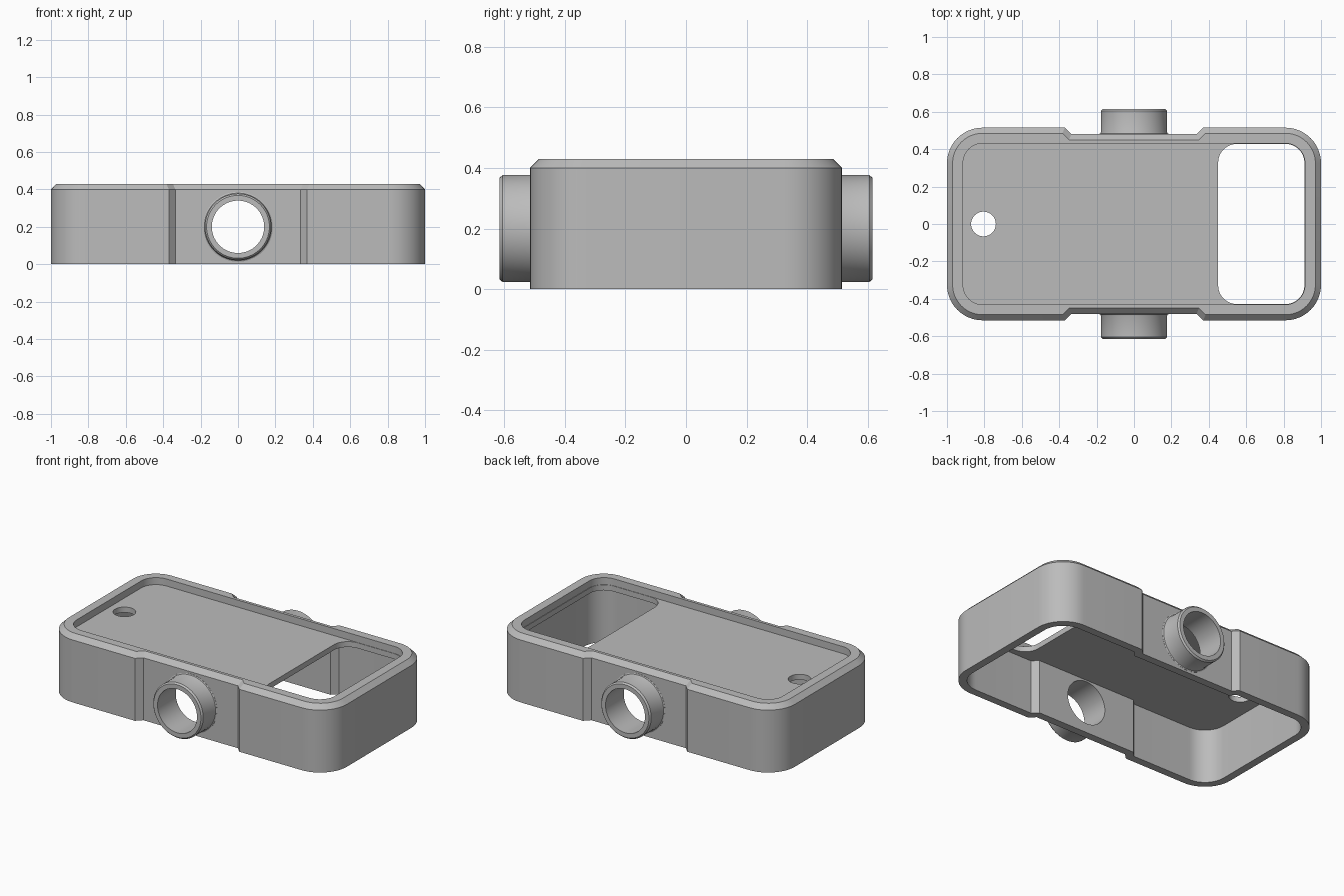
import bpy, bmesh, math
from mathutils import Matrix, Vector

cube = bpy.data.objects.get("Cube")
if cube:
    bpy.data.objects.remove(cube, do_unlink=True)

grey = bpy.data.materials.new("plain grey")
grey.use_nodes = True
colour = (0.5, 0.5, 0.5, 1)
grey.diffuse_color = colour
grey.node_tree.nodes["Principled BSDF"].inputs["Base Color"].default_value = colour

HALF_X, HALF_Y, TOP = 1.0, 0.515, 0.43
CORNER, CHAMFER, WALL = 0.19, 0.03, 0.05
BORE_Z, BORE_R = 0.2, 0.14


def make_object(name, bm):
    bmesh.ops.recalc_face_normals(bm, faces=bm.faces)
    mesh = bpy.data.meshes.new(name)
    bm.to_mesh(mesh)
    bm.free()
    mesh.materials.append(grey)
    obj = bpy.data.objects.new(name, mesh)
    bpy.context.collection.objects.link(obj)
    return obj


def arc(cx, cy, r, start, steps=12):
    """Quarter circle, counterclockwise from start."""
    return [(cx + r * math.cos(start + i * math.pi / 2 / steps),
             cy + r * math.sin(start + i * math.pi / 2 / steps)) for i in range(steps + 1)]


def rounded_rect(x0, x1, y, r):
    centres = [(x1 - r, y - r), (x0 + r, y - r), (x0 + r, r - y), (x1 - r, r - y)]
    return [p for i, (cx, cy) in enumerate(centres) for p in arc(cx, cy, r, i * math.pi / 2)]


def waisted_outline(inset):
    """Rounded rectangle with a shallow recess in both long sides."""
    x, y, shift = HALF_X - inset, HALF_Y - inset, inset * math.tan(math.pi / 8)
    pts = rounded_rect(-x, x, y, CORNER - inset)
    half = len(pts) // 2
    quarter = half // 2
    outer, inner = 0.37 + shift, 0.335 + shift
    recess = [(outer, y), (inner, y - 0.035), (-inner, y - 0.035), (-outer, y)]
    opposite = [(-px, -py) for px, py in recess]
    return pts[:quarter] + recess + pts[quarter:half + quarter] + opposite + pts[half + quarter:]


def loft(name, sections):
    """Solid through matching outlines, given as (points, z)."""
    bm = bmesh.new()
    rings = [[bm.verts.new((x, y, z)) for x, y in pts] for pts, z in sections]
    for a, b in zip(rings, rings[1:]):
        for i in range(len(a)):
            j = (i + 1) % len(a)
            bm.faces.new((a[i], a[j], b[j], b[i]))
    bm.faces.new(rings[0][::-1])
    bm.faces.new(rings[-1])
    return make_object(name, bm)


def cylinder(name, r, depth, matrix):
    bm = bmesh.new()
    bmesh.ops.create_cone(bm, cap_ends=True, segments=64, radius1=r, radius2=r,
                          depth=depth, matrix=matrix)
    return make_object(name, bm)


def smooth(obj):
    bpy.ops.object.select_all(action="DESELECT")
    obj.select_set(True)
    bpy.context.view_layer.objects.active = obj
    bpy.ops.object.shade_smooth_by_angle(angle=math.radians(25))


# Housing with chamfered top edge
housing = loft("housing", [(waisted_outline(0), 0), (waisted_outline(0), TOP - CHAMFER),
                           (waisted_outline(CHAMFER), TOP)])

# Underside cavity, top pocket, window, small hole and cross bore
cavity = waisted_outline(WALL)
cutters = [
    loft("cavity_cutter", [(cavity, -0.1), (cavity, 0.35)]),
    loft("pocket_cutter", [(rounded_rect(-0.914, 0.914, 0.431, 0.105), z) for z in (0.385, 0.6)]),
    loft("window_cutter", [(rounded_rect(0.45, 0.911, 0.428, 0.1), z) for z in (0.3, 0.5)]),
    cylinder("hole_cutter", 0.066, 0.3, Matrix.Translation((-0.805, 0, 0.4))),
    cylinder("bore_cutter", BORE_R, 2,
             Matrix.Translation((0, 0, BORE_Z)) @ Matrix.Rotation(math.pi / 2, 4, "X")),
]
bpy.context.view_layer.objects.active = housing
for cutter in cutters:
    mod = housing.modifiers.new("cut", "BOOLEAN")
    mod.operation = "DIFFERENCE"
    mod.solver = "EXACT"
    mod.object = cutter
    bpy.ops.object.modifier_apply(modifier=mod.name)
    bpy.data.objects.remove(cutter, do_unlink=True)
smooth(housing)

# Hollow side tubes: (radius, distance along y)
profile = [(BORE_R, 0.455), (0.187, 0.455), (0.187, 0.481), (0.18, 0.484), (0.177, 0.491),
           (0.177, 0.605), (0.168, 0.615), (BORE_R, 0.615)]
for name, side in (("front_tube", -1), ("back_tube", 1)):
    bm = bmesh.new()
    verts = [bm.verts.new((r, side * y, BORE_Z)) for r, y in profile]
    edges = [bm.edges.new((verts[i - 1], verts[i])) for i in range(len(verts))]
    bmesh.ops.spin(bm, geom=verts + edges, cent=Vector((0, 0, BORE_Z)), axis=(0, 1, 0),
                   angle=2 * math.pi, steps=64, use_merge=True)
    bmesh.ops.remove_doubles(bm, verts=bm.verts, dist=0.0001)
    smooth(make_object(name, bm))
